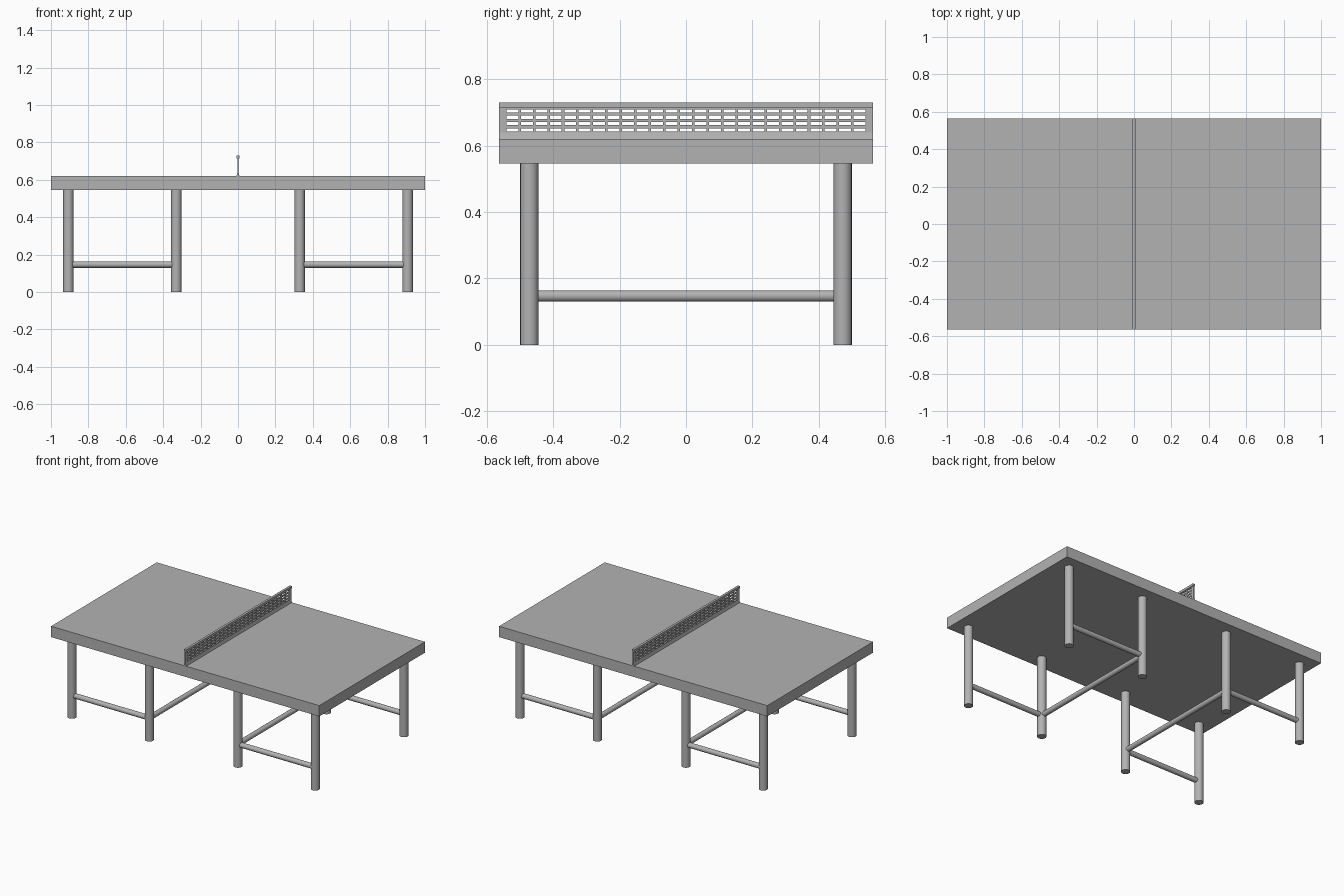
import bpy
import bmesh
from mathutils import Vector

cube = bpy.data.objects.get("Cube")
if cube:
    bpy.data.objects.remove(cube, do_unlink=True)

GREY = (0.45, 0.45, 0.45, 1)
mat = bpy.data.materials.new("plain grey")
mat.use_nodes = True
mat.diffuse_color = GREY
mat.node_tree.nodes["Principled BSDF"].inputs["Base Color"].default_value = GREY

TABLE_Y, UNDERSIDE, SURFACE = 0.563, 0.547, 0.62
LEG_Y, LEG_R, RAIL_R, RAIL_Z = 0.472, 0.028, 0.017, 0.147
OUTER_X, INNER_X = 0.907, 0.33


def box(name, low, high):
    low, high = Vector(low), Vector(high)
    bpy.ops.mesh.primitive_cube_add(size=1, location=(low + high) / 2)
    obj = bpy.context.object
    obj.name = name
    obj.scale = high - low
    obj.data.materials.append(mat)
    return obj


def tube(name, start, end, radius):
    start, end = Vector(start), Vector(end)
    axis = end - start
    bpy.ops.mesh.primitive_cylinder_add(
        vertices=16, radius=radius, depth=axis.length,
        location=(start + end) / 2,
        rotation=axis.to_track_quat("Z", "Y").to_euler())
    obj = bpy.context.object
    obj.name = name
    obj.data.materials.append(mat)
    bpy.ops.object.shade_smooth_by_angle()
    return obj


def add_mesh(name, bm):
    mesh = bpy.data.meshes.new(name)
    bmesh.ops.recalc_face_normals(bm, faces=bm.faces)
    bm.to_mesh(mesh)
    bm.free()
    obj = bpy.data.objects.new(name, mesh)
    bpy.context.collection.objects.link(obj)
    mesh.materials.append(mat)
    return obj


def strip(name, profile):
    """Extrude an x-z profile across the full table width."""
    bm = bmesh.new()
    face = bm.faces.new([bm.verts.new((x, -TABLE_Y, z)) for x, z in profile])
    moved = bmesh.ops.extrude_face_region(bm, geom=[face], use_keep_orig=True)
    verts = [v for v in moved["geom"] if isinstance(v, bmesh.types.BMVert)]
    bmesh.ops.translate(bm, verts=verts, vec=(0, 2 * TABLE_Y, 0))
    return add_mesh(name, bm)


# Table top
box("table_top", (-1, -TABLE_Y, UNDERSIDE), (1, TABLE_Y, SURFACE))

# Two leg frames, each with four legs, two side rails and one cross rail
for side, s in (("left", 1), ("right", -1)):
    for end, y in (("front", -LEG_Y), ("back", LEG_Y)):
        for place, x in (("outer", OUTER_X), ("inner", INNER_X)):
            tube(f"{side}_{end}_{place}_leg", (s * x, y, 0),
                 (s * x, y, UNDERSIDE), LEG_R)
        tube(f"{side}_{end}_rail", (s * INNER_X, y, RAIL_Z),
             (s * OUTER_X, y, RAIL_Z), RAIL_R)
    tube(f"{side}_cross_rail", (s * INNER_X, -LEG_Y, RAIL_Z),
         (s * INNER_X, LEG_Y, RAIL_Z), RAIL_R)

# Perforated net plate: a grid with the slot cells left open, then thickened
COLS, ROWS = 25, 4
PITCH_Y, SLOT_Y = 0.0436, 0.036
PITCH_Z, SLOT_Z = 0.019, 0.0095
ys, zs = [-TABLE_Y], [SURFACE]
for i in range(COLS):
    mid = (i - (COLS - 1) / 2) * PITCH_Y
    ys += [mid - SLOT_Y / 2, mid + SLOT_Y / 2]
for j in range(ROWS):
    mid = 0.6475 + j * PITCH_Z
    zs += [mid - SLOT_Z / 2, mid + SLOT_Z / 2]
ys.append(TABLE_Y)
zs.append(0.73)

bm = bmesh.new()
grid = [[bm.verts.new((0, y, z)) for z in zs] for y in ys]
for i in range(len(ys) - 1):
    for j in range(len(zs) - 1):
        if not (i % 2 and j % 2):
            bm.faces.new((grid[i][j], grid[i + 1][j],
                          grid[i + 1][j + 1], grid[i][j + 1]))
net = add_mesh("net_plate", bm)
solid = net.modifiers.new("thickness", "SOLIDIFY")
solid.thickness = 0.006
solid.offset = 0

# Net cap and flared foot
strip("net_cap", [(-0.008, 0.714), (0.008, 0.714), (0.008, 0.73), (-0.008, 0.73)])
strip("net_foot", [(-0.008, SURFACE), (0.008, SURFACE),
                   (0.003, 0.64), (-0.003, 0.64)])
